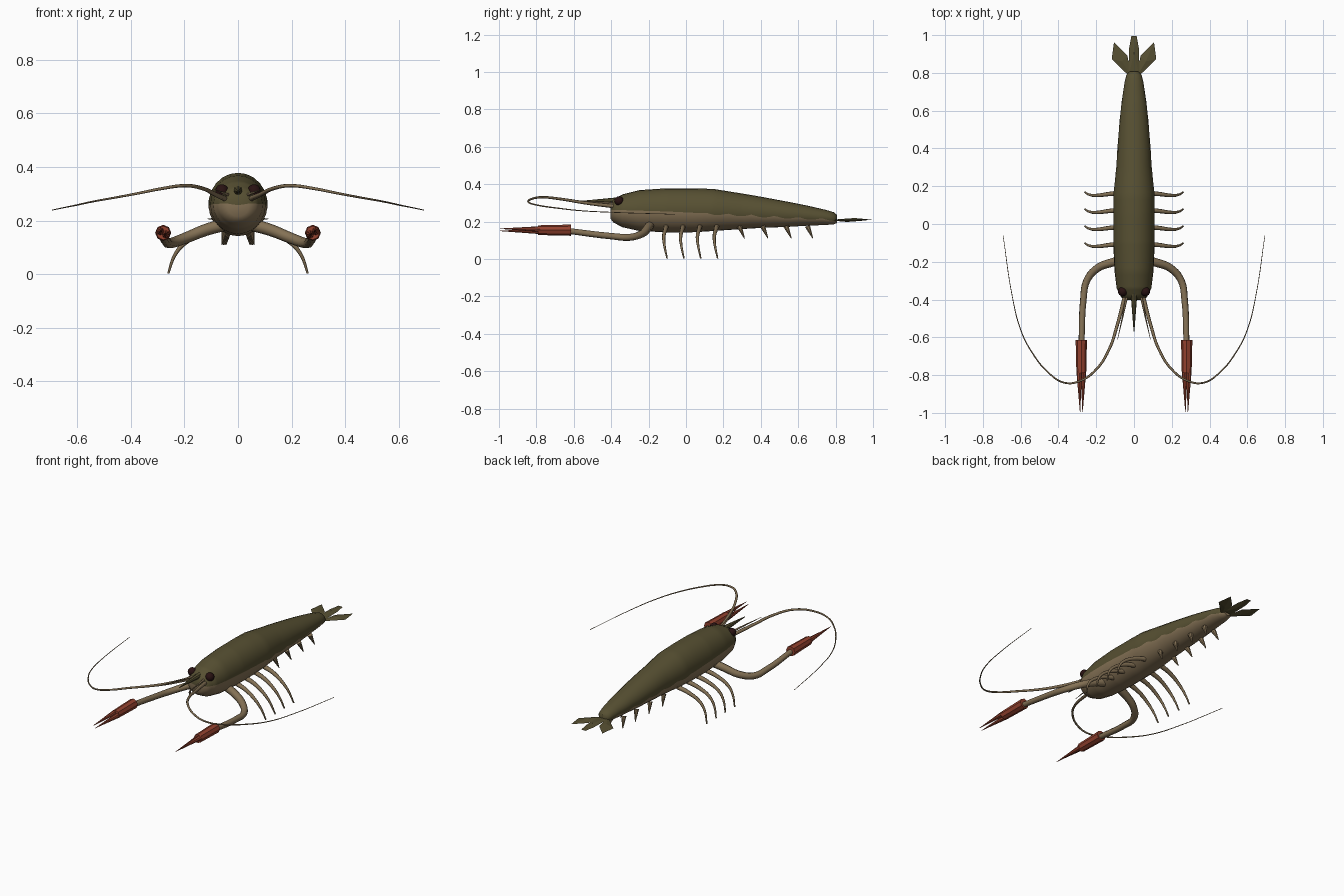
import bpy, bmesh, math
from mathutils import Vector

if "Cube" in bpy.data.objects:
    bpy.data.objects.remove(bpy.data.objects["Cube"])


def material(name, rgb):
    m = bpy.data.materials.new(name)
    m.use_nodes = True
    m.diffuse_color = (*rgb, 1)
    m.node_tree.nodes["Principled BSDF"].inputs["Base Color"].default_value = (*rgb, 1)
    return m


olive = material("olive shell", (0.095, 0.08, 0.032))
tan = material("tan underside", (0.23, 0.165, 0.09))
red = material("red claw", (0.3, 0.055, 0.028))
dark = material("dark eye", (0.022, 0.006, 0.006))


def finish(ob, angle=40):
    bpy.ops.object.select_all(action='DESELECT')
    ob.select_set(True)
    bpy.context.view_layer.objects.active = ob
    bpy.ops.object.shade_smooth_by_angle(angle=math.radians(angle))


def mesh_object(name, bm, mats, angle=40):
    bmesh.ops.recalc_face_normals(bm, faces=bm.faces)
    me = bpy.data.meshes.new(name)
    bm.to_mesh(me)
    bm.free()
    for m in mats:
        me.materials.append(m)
    ob = bpy.data.objects.new(name, me)
    bpy.context.collection.objects.link(ob)
    finish(ob, angle)
    return ob


def tube(name, points, r0, r1, mat, power=1):
    """Tapered round limb through the points."""
    cu = bpy.data.curves.new(name, 'CURVE')
    cu.dimensions = '3D'
    cu.bevel_depth = 1
    cu.bevel_resolution = 2
    cu.resolution_u = 5
    cu.use_fill_caps = True
    sp = cu.splines.new('BEZIER')
    sp.bezier_points.add(len(points) - 1)
    for i, (bp, p) in enumerate(zip(sp.bezier_points, points)):
        bp.co = p
        bp.handle_left_type = bp.handle_right_type = 'AUTO'
        bp.radius = r0 + (r1 - r0) * (i / (len(points) - 1)) ** power
    cu.materials.append(mat)
    ob = bpy.data.objects.new(name, cu)
    bpy.context.collection.objects.link(ob)
    bpy.ops.object.select_all(action='DESELECT')
    ob.select_set(True)
    bpy.context.view_layer.objects.active = ob
    bpy.ops.object.convert(target='MESH')
    finish(bpy.context.object, 60)


def cone(name, a, b, r0, r1, mat, sides=8):
    a, b = Vector(a), Vector(b)
    bm = bmesh.new()
    bmesh.ops.create_cone(bm, cap_ends=True, segments=sides, radius1=r0, radius2=r1,
                          depth=(b - a).length)
    q = (b - a).to_track_quat('Z', 'Y')
    for v in bm.verts:
        v.co = q @ v.co + (a + b) / 2
    return mesh_object(name, bm, [mat], 30)


def blade(name, outline, z, thick):
    """Thin tail plate with a shallow raised middle."""
    bm = bmesh.new()
    rim = [bm.verts.new((x, y, z)) for x, y in outline]
    mid = sum((v.co for v in rim), Vector()) / len(rim)
    for s in (-1, 1):
        peak = bm.verts.new(mid + Vector((0, 0, s * thick)))
        for i in range(len(rim)):
            bm.faces.new((rim[i - 1], rim[i], peak))
    mesh_object(name, bm, [olive], 5)


# Body: y, half width, bottom, top
stations = [(-.403, .04, .215, .29), (-.388, .068, .195, .318), (-.34, .092, .17, .345),
            (-.25, .103, .15, .368), (-.1, .11, .142, .378), (.05, .11, .143, .378),
            (.15, .11, .15, .374), (.3, .094, .16, .35), (.4, .088, .166, .333),
            (.55, .076, .172, .305), (.65, .065, .178, .285), (.75, .05, .182, .262),
            (.79, .04, .185, .25), (.808, .022, .193, .235)]
HALF = 12


def section(y):
    for a, b in zip(stations, stations[1:]):
        if y <= b[0]:
            t = (y - a[0]) / (b[0] - a[0])
            return [p + (q - p) * t for p, q in zip(a, b)]
    return stations[-1]


ys = sorted({s[0] for s in stations} | {round(-.37 + .02 * i, 3) for i in range(58)})
bm = bmesh.new()
rings = []
for y in ys:
    _, w, lo, hi = section(y)
    c, h = (lo + hi) / 2, (hi - lo) / 2
    # The colour border drops toward the tail and is scalloped on the abdomen
    border = .249 - .05 * max(y, -.1) - .03 * min(y + .1, 0)
    if y > .1:
        border += .012 * (.5 - abs(math.sin((y - .1) * math.pi / .125)))
    a0 = math.asin(max(-.8, min(.8, (border - c) / h)))
    angles = [a0 + (math.pi - 2 * a0) * j / HALF for j in range(HALF)]
    angles += [math.pi - a0 + (math.pi + 2 * a0) * j / HALF for j in range(HALF)]
    rings.append([bm.verts.new((w * math.cos(a), y, c + h * math.sin(a))) for a in angles])
N = 2 * HALF
for r, s in zip(rings, rings[1:]):
    for j in range(N):
        f = bm.faces.new((r[j], r[(j + 1) % N], s[(j + 1) % N], s[j]))
        f.material_index = int(j >= HALF)
for ring in (rings[0], rings[-1]):
    mid = bm.verts.new(sum((v.co for v in ring), Vector()) / N)
    for j in range(N):
        f = bm.faces.new((ring[j], ring[(j + 1) % N], mid))
        f.material_index = int(j >= HALF)
mesh_object("body", bm, [olive, tan], 50)

# Rostrum and middle tail plate
cone("rostrum", (0, -.35, .312), (0, -.57, .308), .019, .002, olive)
blade("telson", [(-.03, .78), (.03, .78), (.026, .93), (.014, .995), (-.014, .995), (-.026, .93)],
      .21, .009)

for s, side in ((1, "left"), (-1, "right")):
    # Eye
    bm = bmesh.new()
    bmesh.ops.create_uvsphere(bm, u_segments=14, v_segments=10, radius=.025)
    bmesh.ops.translate(bm, verts=bm.verts, vec=(s * .06, -.358, .31))
    mesh_object(side + "_eye", bm, [dark])

    # Feelers
    tube(side + "_antenna",
         [(s * x, y, z) for x, y, z in
          [(.045, -.37, .28), (.09, -.54, .3), (.13, -.66, .319), (.2, -.77, .33),
           (.29, -.833, .318), (.37, -.84, .302), (.45, -.79, .287), (.54, -.68, .271),
           (.6, -.56, .258), (.645, -.38, .249), (.693, -.06, .239)]],
         .011, .0015, tan, .6)
    tube(side + "_antennule", [(s * .035, -.37, .295), (s * .06, -.49, .305), (s * .087, -.61, .315)],
         .007, .001, tan)

    # Claw arm, hand and fingers
    tube(side + "_claw_arm",
         [(s * x, y, z) for x, y, z in
          [(.05, -.19, .185), (.12, -.205, .165), (.195, -.235, .135), (.25, -.3, .116),
           (.268, -.4, .122), (.278, -.63, .15)]], .024, .016, tan)
    cone(side + "_claw_hand", (s * .279, -.615, .154), (s * .279, -.79, .154), .03, .026, red)
    for i, (dx, dz) in enumerate(((-.011, -.006), (.011, .006))):
        cone(side + "_claw_finger_%d" % (i + 1), (s * (.279 + dx), -.78, .154 + dz),
             (s * (.279 + dx * .6), -.995, .156 + dz), .015, .001, red)

    # Walking legs
    for i, y in enumerate((-.105, -.015, .075, .165)):
        tube(side + "_leg_%d" % (i + 1),
             [(s * .06, y, .175), (s * .13, y - .006, .155), (s * .2, y - .014, .115),
              (s * .236, y - .01, .07), (s * .26, y + .004, .003)], .014, .004, tan)

    # Swimming legs
    for i, y in enumerate((.285, .41, .535, .65)):
        x = .06 - .005 * i
        cone(side + "_swimming_leg_%d" % (i + 1), (s * (x - .012), y, .175),
             (s * x, y + .028, .11), .015, .002, tan)

    # Side tail plate
    blade(side + "_tail_plate", [(s * x, y) for x, y in
          [(.012, .775), (.045, .802), (.118, .873), (.106, .963), (.035, .892)]], .206, .008)
